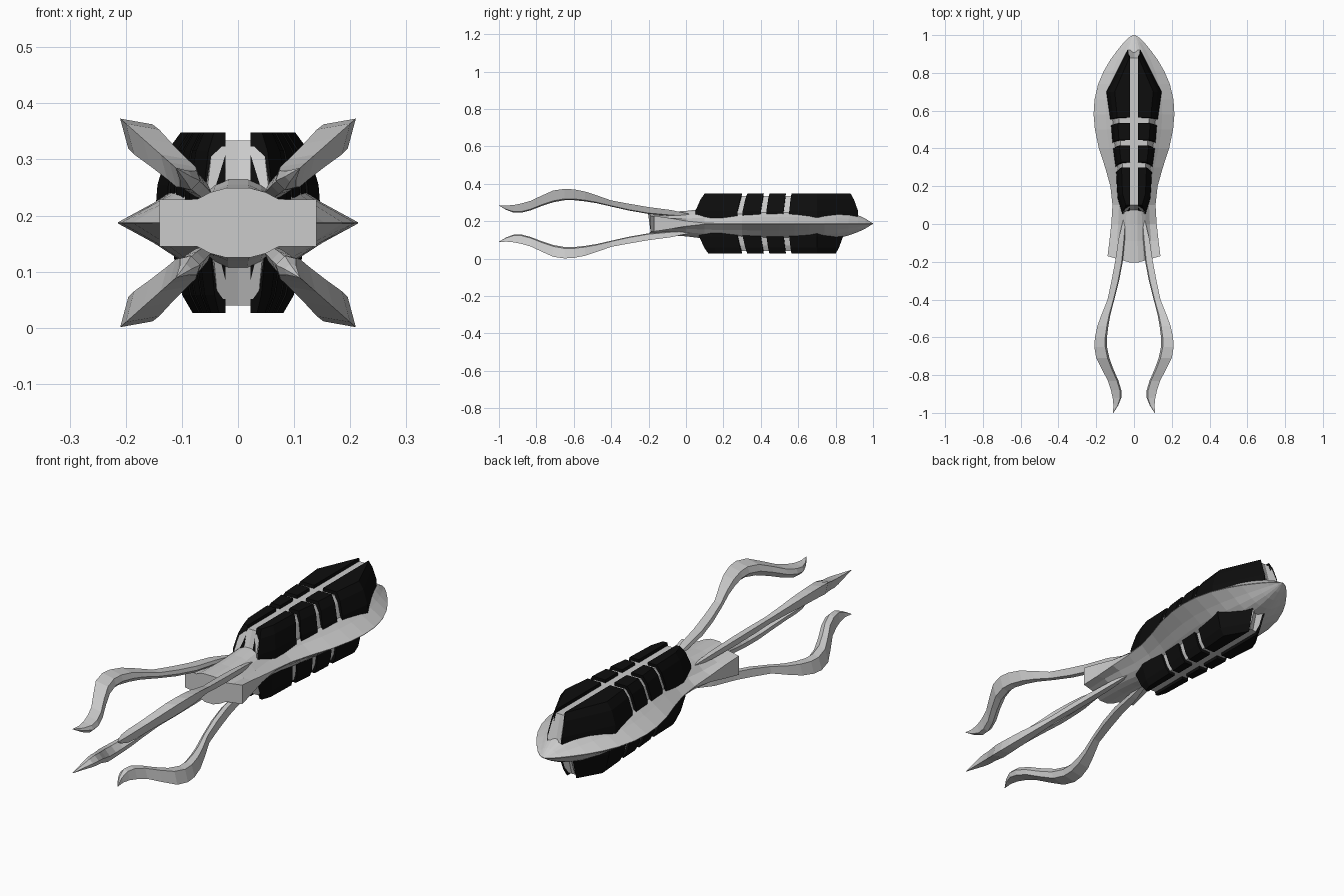
import bpy, bmesh
from mathutils import Vector

if "Cube" in bpy.data.objects:
    bpy.data.objects.remove(bpy.data.objects["Cube"])

ZC = 0.187  # height of the symmetry plane


def make_object(name, lofts, material=None):
    """One object from several lofts; each loft is a list of closed rings."""
    bm = bmesh.new()
    for rings in lofts:
        loops = [[bm.verts.new(Vector(p)) for p in ring] for ring in rings]
        n = len(loops[0])
        for a, b in zip(loops, loops[1:]):
            for i in range(n):
                j = (i + 1) % n
                bm.faces.new((a[i], a[j], b[j], b[i]))
        bm.faces.new(loops[0][::-1])
        bm.faces.new(loops[-1])
    bmesh.ops.remove_doubles(bm, verts=bm.verts, dist=0.0001)
    bmesh.ops.recalc_face_normals(bm, faces=bm.faces)
    mesh = bpy.data.meshes.new(name)
    bm.to_mesh(mesh)
    bm.free()
    obj = bpy.data.objects.new(name, mesh)
    bpy.context.collection.objects.link(obj)
    if material:
        mesh.materials.append(material)
    return obj


black = bpy.data.materials.new("black_armour")
black.diffuse_color = (0.004, 0.004, 0.004, 1)
black.use_nodes = True
black.node_tree.nodes["Principled BSDF"].inputs["Base Color"].default_value = black.diffuse_color

# Hull: lens-shaped sections (y, half width, half height, edge half thickness)
HULL = [(-0.17, .14, .062, .042), (-0.09, .13, .063, .03), (0, .12, .068, .014),
        (.1, .114, .08, .003), (.2, .125, .085, .001), (.3, .153, .088, .001),
        (.4, .186, .09, .001), (.5, .207, .09, .001), (.58, .214, .09, .001),
        (.66, .209, .09, .001), (.74, .19, .087, .001), (.81, .16, .078, .001),
        (.87, .125, .063, .001), (.92, .088, .045, .001), (.96, .055, .026, .001),
        (.985, .03, .01, .001), (1.0, .006, .002, .001)]


def hull_ring(k, y, w, h, e):
    upper = [(1, e), (.7, max(.4 * h, e)), (.52, .68 * h), (.35, .88 * h), (.15, h)]
    quarter = [(u * w, v, y - (.04 * (1 - u) if k == 0 else 0)) for u, v in upper]
    top = quarter + [(-x, z, yy) for x, z, yy in quarter[::-1]]
    full = top + [(x, -z, yy) for x, z, yy in [(-x, z, yy) for x, z, yy in top]]
    return [(x, yy, ZC + z) for x, z, yy in full]


make_object("hull", [[hull_ring(k, *s) for k, s in enumerate(HULL)]])

# Armour shells: segments of stations (y at base, half width, lean of the top)
SEGMENTS = [[(.05, .062, .05), (.14, .088, .02), (.275, .096, .025)],
            [(.303, .099, .025), (.40, .113, .016)],
            [(.43, .116, .016), (.522, .124, .012)],
            [(.552, .128, .012), (.70, .148, 0), (.92, .036, -.04)]]


def shell_ring(y, w, lean, side, sign, sx, inner=.022, top=.161):
    # (x, height, share of lean)
    profile = [(inner, top, 1), (.69 * w, top, 1), (.85 * w, top * .8, .55),
               (.97 * w, top * .42, 0), (w, .012, 0), (inner, .012, 0)]
    return [(side * (x * sx if i not in (0, 5) else x), y + lean * f, ZC + sign * z)
            for i, (x, z, f) in enumerate(profile)]


def fit(y, sign):
    """Lower shell is slightly shorter at both ends."""
    if sign < 0:
        return {.05: .07, .92: .84}.get(y, y)
    return y


for name, sign, sx in (("upper", 1, 1.0), ("lower", -1, .79)):
    plates = []
    for side in (1, -1):
        for seg in SEGMENTS:
            plates.append([shell_ring(fit(y, sign), max(w, .034 / sx), l, side, sign, sx)
                           for y, w, l in seg])
    make_object(name + "_armour", plates, black)

    # Grey core showing as the spine and inside the slits
    stations = [s for seg in SEGMENTS for s in seg]
    cores = []
    for side in (1, -1):
        cores.append([shell_ring(fit(y, sign), w * .91, l, side, sign, sx, 0, .147)
                      for y, w, l in stations])
    make_object(name + "_core", cores)

# Tentacles: stations (y, inner offset, outer offset) along the diagonals
ARM = [(.02, .045, .058), (-.08, .052, .082), (-.2, .064, .1), (-.3, .083, .119),
       (-.4, .108, .14), (-.48, .13, .172), (-.54, .142, .194), (-.6, .15, .207),
       (-.65, .15, .21), (-.71, .138, .2), (-.77, .115, .17), (-.83, .088, .138),
       (-.88, .073, .122), (-.92, .072, .113), (-.96, .086, .109), (-1.0, .109, .111)]


def arm_ring(y, i, o, sx, sz):
    t = o - i
    # (distance along diagonal, sideways offset)
    section = [(o, 0), (i + .4 * t, .36 * t), (i + .08 * t, .2 * t),
               (i + .08 * t, -.2 * t), (i + .4 * t, -.36 * t)]
    return [(sx * (r + s), y, ZC + sz * (.885 * r - s)) for r, s in section]


for sx, xn in ((1, "right"), (-1, "left")):
    for sz, zn in ((1, "upper"), (-1, "lower")):
        make_object(f"{zn}_{xn}_tentacle", [[arm_ring(*s, sx, sz) for s in ARM]])
